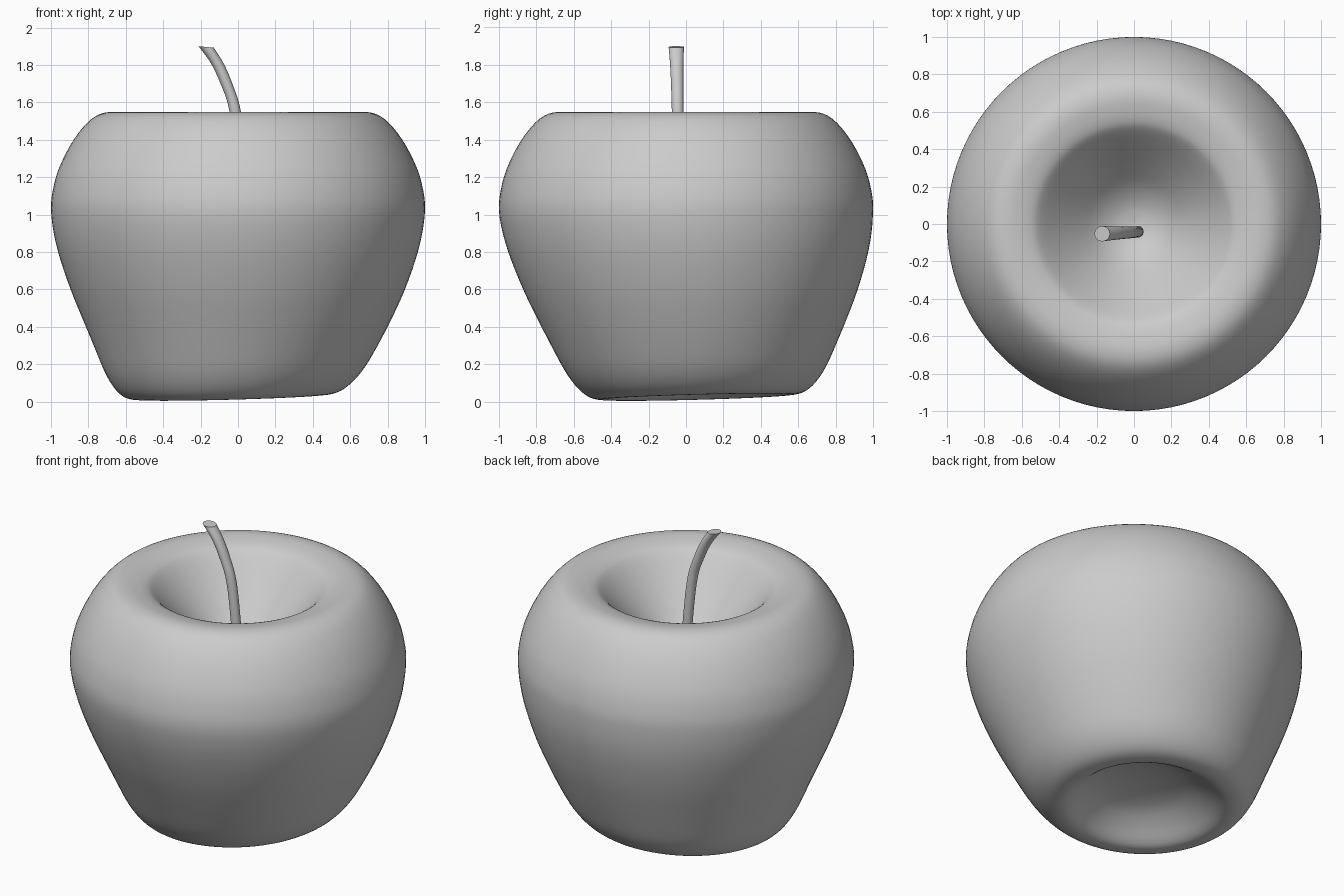
import bpy, bmesh, math
from mathutils import Vector

if "Cube" in bpy.data.objects:
    bpy.data.objects.remove(bpy.data.objects["Cube"])


def spline(pts, n=4):
    """Catmull-Rom refinement of a list of points."""
    p = [Vector(q) for q in pts]
    p = [2 * p[0] - p[1]] + p + [2 * p[-1] - p[-2]]
    out = []
    for i in range(1, len(p) - 2):
        a, b, c, d = p[i - 1:i + 3]
        for k in range(n):
            t = k / n
            out.append(0.5 * (2 * b + (c - a) * t + (2 * a - 5 * b + 4 * c - d) * t * t
                              + (3 * b - a - 3 * c + d) * t ** 3))
    return out + [p[-2]]


def loft(name, rings, mat):
    """Skin closed rings of points, capping both ends."""
    bm = bmesh.new()
    loops = [[bm.verts.new(v) for v in r] for r in rings]
    for a, b in zip(loops, loops[1:]):
        for i in range(len(a)):
            j = (i + 1) % len(a)
            bm.faces.new((a[i], a[j], b[j], b[i]))
    bm.faces.new(loops[0])
    bm.faces.new(loops[-1])
    bmesh.ops.recalc_face_normals(bm, faces=bm.faces)
    me = bpy.data.meshes.new(name)
    bm.to_mesh(me)
    bm.free()
    me.materials.append(mat)
    ob = bpy.data.objects.new(name, me)
    bpy.context.collection.objects.link(ob)
    bpy.ops.object.select_all(action='DESELECT')
    ob.select_set(True)
    bpy.context.view_layer.objects.active = ob
    bpy.ops.object.shade_smooth_by_angle(angle=math.radians(40))
    return ob


grey = bpy.data.materials.new("light_grey")
grey.diffuse_color = (0.6, 0.6, 0.6, 1)
grey.use_nodes = True
grey.node_tree.nodes["Principled BSDF"].inputs["Base Color"].default_value = grey.diffuse_color

# Fruit body: lathe profile (radius, height) from stem pit to bottom dimple
profile = [(0.004, 1.09), (0.1, 1.11), (0.2, 1.17), (0.3, 1.27), (0.4, 1.38), (0.5, 1.49),
           (0.55, 1.525), (0.62, 1.543), (0.69, 1.548), (0.76, 1.527), (0.83, 1.465),
           (0.90, 1.365), (0.96, 1.24), (0.99, 1.13), (1.0, 1.03), (0.985, 0.9),
           (0.95, 0.76), (0.89, 0.59), (0.825, 0.44), (0.755, 0.29), (0.70, 0.18),
           (0.65, 0.105), (0.60, 0.055), (0.55, 0.03), (0.49, 0.025), (0.44, 0.045),
           (0.37, 0.095), (0.27, 0.15), (0.14, 0.18), (0.004, 0.19)]
SEG = 96
rings = []
for r, z in spline(profile, 3):
    k = max(0.0, 1 - z)                      # the base leans and tilts slightly
    ring = []
    for i in range(SEG):
        a = math.tau * i / SEG
        x, y = r * math.cos(a), r * math.sin(a)
        ring.append((x - 0.04 * k ** 4, y + 0.06 * k, z + 0.03 * (x + y) * k ** 4))
    rings.append(ring)
loft("apple_body", rings, grey)

# Stem: curved, widening towards the tip (x, z, radius)
stem = [(0.022, 1.05, 0.030), (0.018, 1.25, 0.030), (-0.015, 1.55, 0.031),
        (-0.062, 1.7, 0.033), (-0.112, 1.81, 0.036), (-0.17, 1.896, 0.041)]
rings = []
path = spline(stem, 5)
for n, (x, z, r) in enumerate(path):
    y = -0.04 - 0.012 * n / (len(path) - 1)
    rings.append([(x + r * math.cos(math.tau * i / 24), y + r * math.sin(math.tau * i / 24),
                   z - 0.1 * r * math.cos(math.tau * i / 24)) for i in range(24)])
loft("stem", rings, grey)
